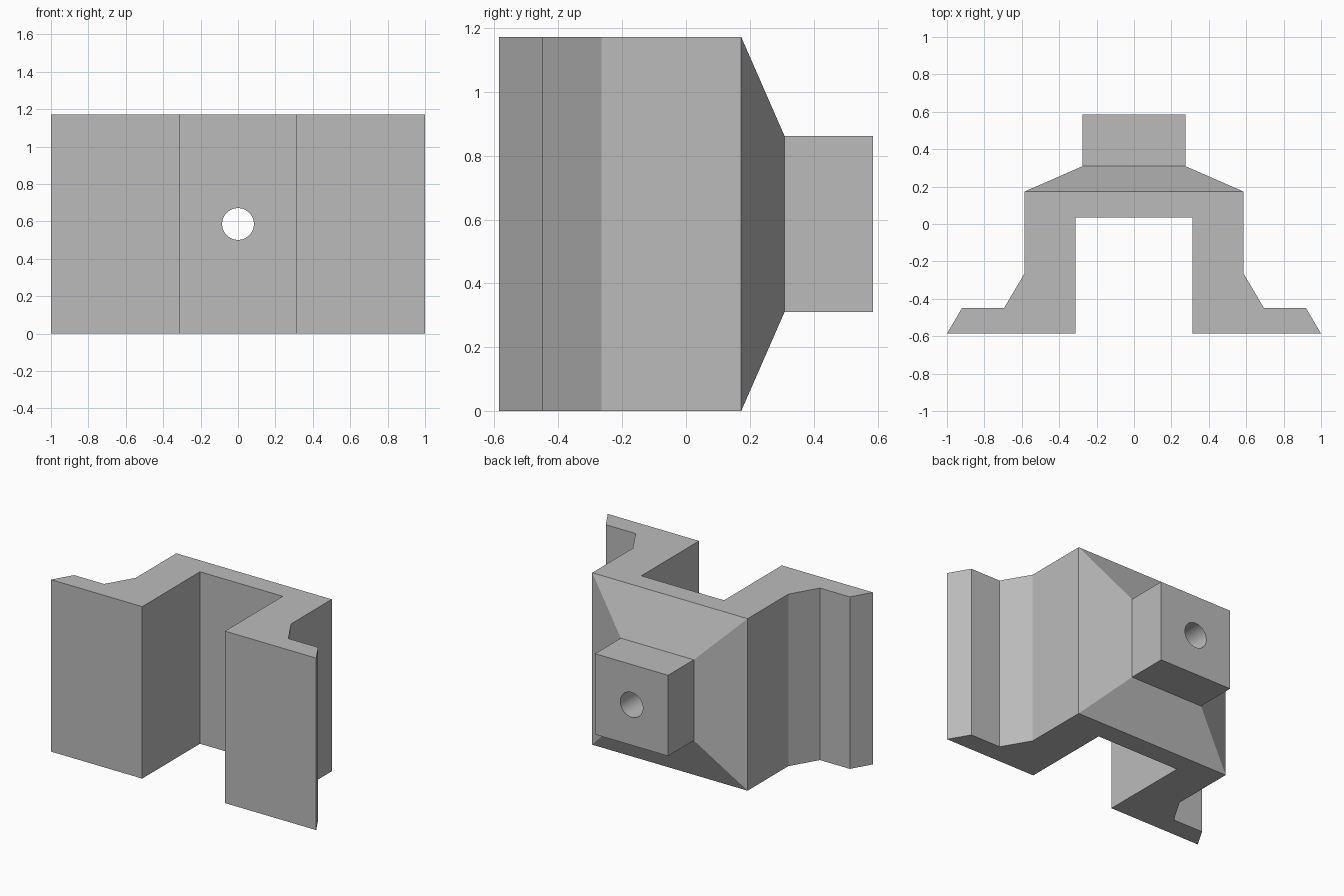
import bpy, bmesh, math
from mathutils import Vector

cube = bpy.data.objects.get("Cube")
if cube:
    bpy.data.objects.remove(cube, do_unlink=True)

HEIGHT = 1.172
MID = HEIGHT / 2

grey = bpy.data.materials.new("plain grey")
grey.use_nodes = True
grey.diffuse_color = (0.5, 0.5, 0.5, 1)
grey.node_tree.nodes["Principled BSDF"].inputs["Base Color"].default_value = grey.diffuse_color

# Flanged channel: half of the plan outline, mirrored and extruded upwards
half = [(0.312, 0.036), (0.312, -0.586), (1, -0.586), (0.92, -0.45),
        (0.695, -0.45), (0.586, -0.265), (0.586, 0.173)]
outline = half + [(-x, y) for x, y in reversed(half)]
bm = bmesh.new()
base = bm.faces.new([bm.verts.new((x, y, 0)) for x, y in outline])
top = bmesh.ops.extrude_face_region(bm, geom=[base])["geom"]
bmesh.ops.translate(bm, vec=(0, 0, HEIGHT),
                    verts=[v for v in top if isinstance(v, bmesh.types.BMVert)])
bmesh.ops.recalc_face_normals(bm, faces=bm.faces)


def extrude_back(face, y, half_size):
    """Push a face back to y as a square of the given half size."""
    new = bmesh.ops.extrude_discrete_faces(bm, faces=[face])["faces"][0]
    for v in new.verts:
        v.co = Vector((math.copysign(half_size, v.co.x), y,
                       MID + math.copysign(half_size, v.co.z - MID)))
    return new


# Tapered shoulder and square boss grow from the back wall
back = max(bm.faces, key=lambda f: f.calc_center_median().y)
shoulder = extrude_back(back, 0.309, 0.275)
extrude_back(shoulder, 0.586, 0.275)
bmesh.ops.recalc_face_normals(bm, faces=bm.faces)

mesh = bpy.data.meshes.new("channel_bracket")
bm.to_mesh(mesh)
bm.free()
mesh.materials.append(grey)
bracket = bpy.data.objects.new("channel_bracket", mesh)
bpy.context.collection.objects.link(bracket)

# Round hole through the boss and back wall
bpy.ops.mesh.primitive_cylinder_add(vertices=48, radius=0.085, depth=1,
                                    location=(0, 0.4, MID), rotation=(math.pi / 2, 0, 0))
cutter = bpy.context.object
cutter.name = "hole_cutter"
cutter.hide_render = True
cutter.data.materials.append(grey)
hole = bracket.modifiers.new("hole", "BOOLEAN")
hole.operation = "DIFFERENCE"
hole.solver = "EXACT"
hole.object = cutter

bpy.ops.object.select_all(action="DESELECT")
bracket.select_set(True)
bpy.context.view_layer.objects.active = bracket
bpy.ops.object.modifier_apply(modifier=hole.name)
bpy.data.objects.remove(cutter, do_unlink=True)
bpy.ops.object.shade_smooth_by_angle(angle=math.radians(20))
